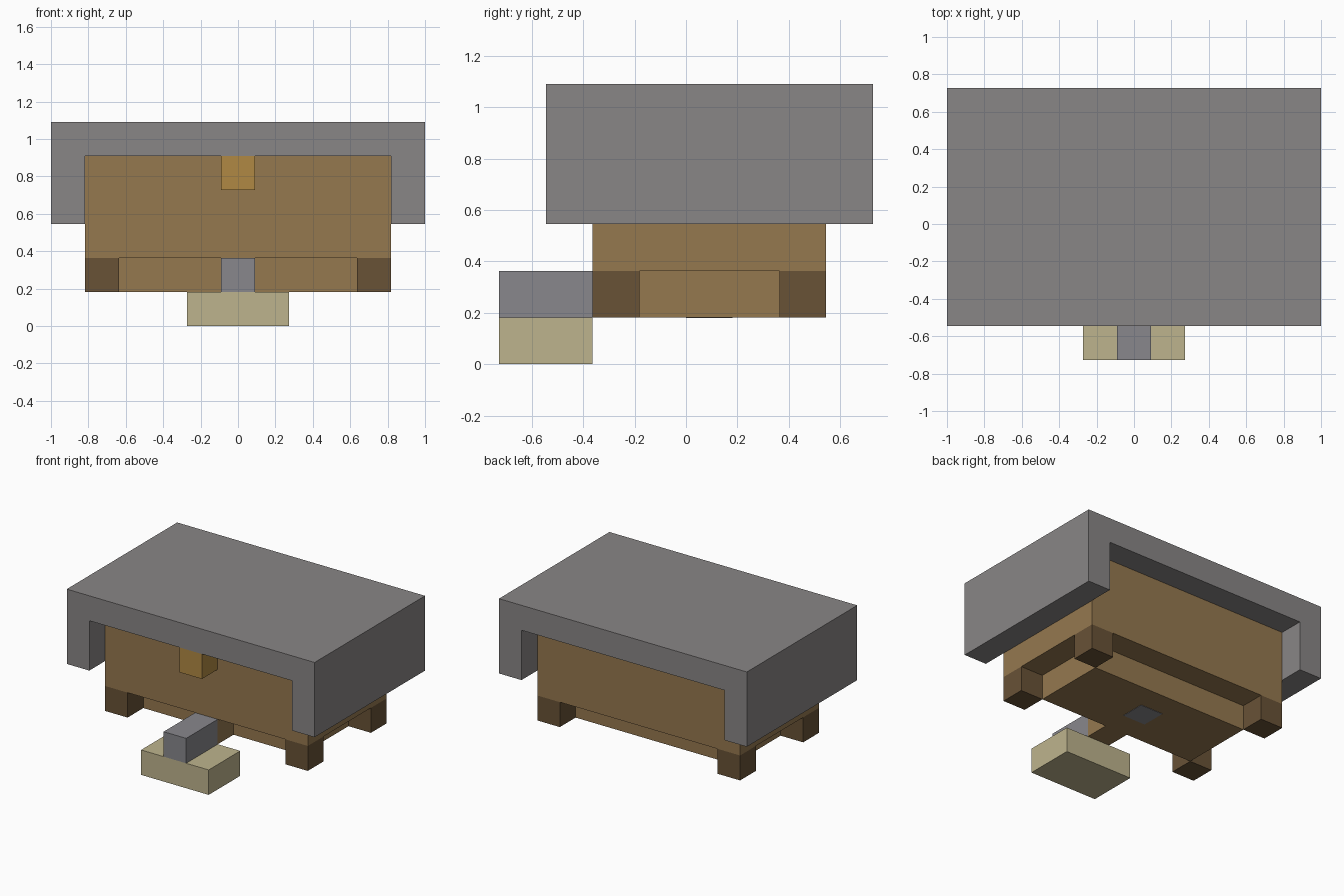
import bpy
import bmesh

U = 1 / 11  # modelling unit: every part sits on this grid

default_cube = bpy.data.objects.get("Cube")
if default_cube:
    bpy.data.objects.remove(default_cube, do_unlink=True)


def material(name, rgb):
    """Flat material from 0-255 display values, converted to linear."""
    linear = []
    for value in rgb:
        c = value / 255
        linear.append(c / 12.92 if c <= 0.04045 else ((c + 0.055) / 1.055) ** 2.4)
    mat = bpy.data.materials.new(name)
    mat.diffuse_color = (*linear, 1)
    mat.use_nodes = True
    bsdf = next(n for n in mat.node_tree.nodes if n.type == "BSDF_PRINCIPLED")
    bsdf.inputs["Base Color"].default_value = (*linear, 1)
    bsdf.inputs["Roughness"].default_value = 0.9
    return mat


def extrude_profile(name, mat, profile, y0, y1):
    """Extrude an x-z outline from y0 to y1, all in grid units."""
    bm = bmesh.new()
    face = bm.faces.new([bm.verts.new((x * U, y0 * U, z * U)) for x, z in profile])
    grown = bmesh.ops.extrude_face_region(bm, geom=[face])["geom"]
    verts = [v for v in grown if isinstance(v, bmesh.types.BMVert)]
    bmesh.ops.translate(bm, verts=verts, vec=(0, (y1 - y0) * U, 0))
    bmesh.ops.recalc_face_normals(bm, faces=bm.faces)
    mesh = bpy.data.meshes.new(name)
    bm.to_mesh(mesh)
    bm.free()
    mesh.materials.append(mat)
    obj = bpy.data.objects.new(name, mesh)
    bpy.context.collection.objects.link(obj)
    return obj


def box(name, mat, x, y, z):
    """Box from (min, max) ranges in grid units."""
    outline = [(x[0], z[0]), (x[1], z[0]), (x[1], z[1]), (x[0], z[1])]
    return extrude_profile(name, mat, outline, *y)


stone = material("warm grey", (137, 134, 134))
metal = material("cool grey", (136, 135, 140))
wood = material("brown", (149, 120, 79))
dark_wood = material("dark brown", (104, 82, 54))
amber = material("amber", (176, 137, 68))
sand = material("pale tan", (190, 180, 141))

# Roof: an upside-down U, open at the front and back
half_arch = [(9, 10), (9, 6), (11, 6), (11, 12)]
arch = half_arch + [(-x, z) for x, z in reversed(half_arch)]
extrude_profile("roof", stone, arch, -6, 8)

# Main body with a smaller base beneath it
box("body", wood, (-9, 9), (-4, 6), (4, 10))
box("lower_base", wood, (-7, 7), (-2, 4), (2, 4))

# Four corner feet
for side, x in (("right", -9), ("left", 7)):
    for end, y in (("front", -4), ("back", 4)):
        box(f"{end}_{side}_foot", dark_wood, (x, x + 2), (y, y + 2), (2, 4))

# Block high on the front
box("front_block", amber, (-1, 1), (-6, -4), (8, 10))

# Arm reaching forward to the step
box("arm_root", wood, (-1, 1), (-4, -2), (2, 4))
box("arm", metal, (-1, 1), (-8, -4), (2, 4))
box("step", sand, (-3, 3), (-8, -4), (0, 2))

# Thin plate under the base
box("underside_plate", metal, (-1, 1), (0, 2), (1.97, 2.03))
